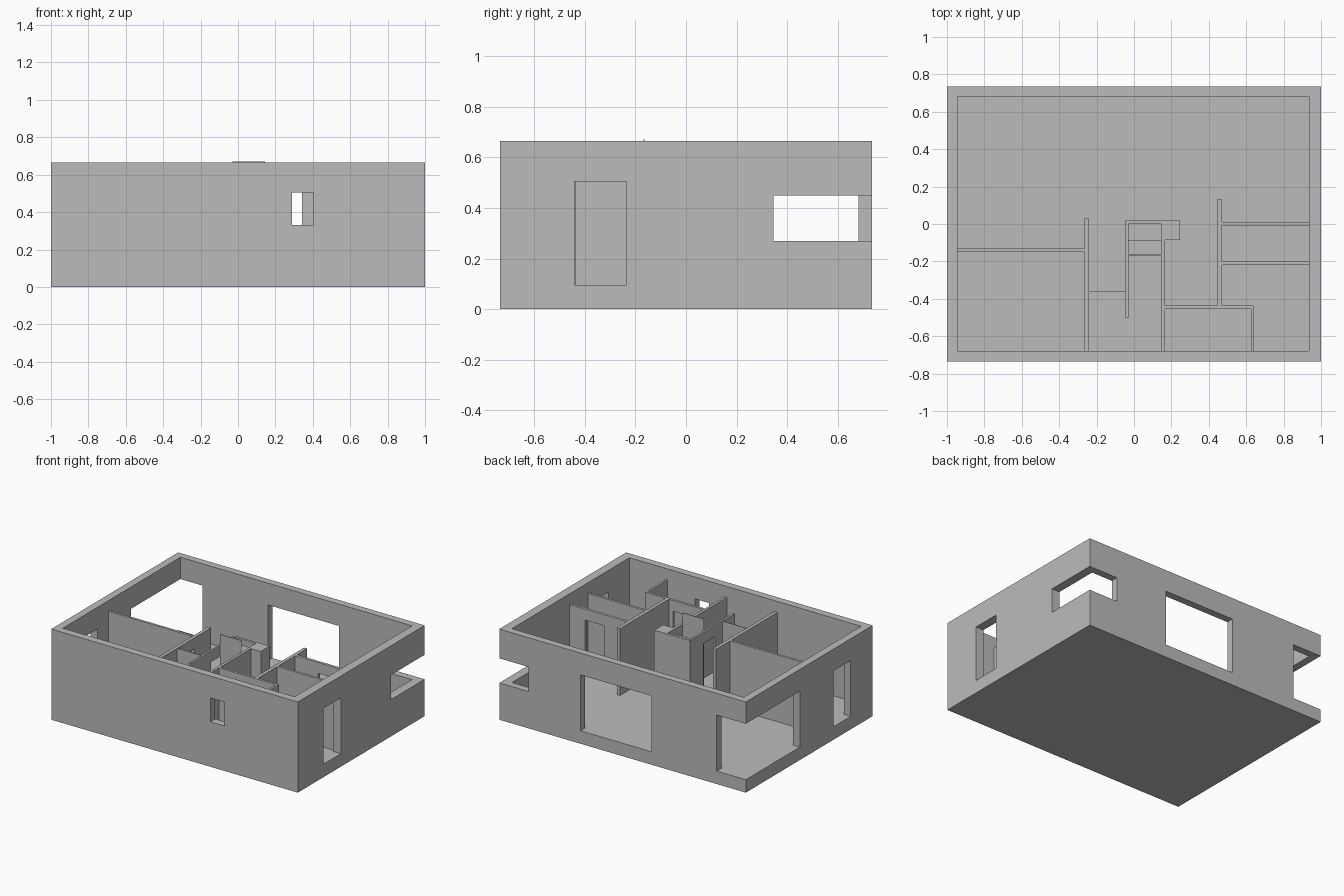
import bpy

if "Cube" in bpy.data.objects:
    bpy.data.objects.remove(bpy.data.objects["Cube"])

FLOOR, WALL_TOP, PART_TOP, HEAD = 0.095, 0.665, 0.585, 0.505

plaster = bpy.data.materials.new("plaster_grey")
plaster.diffuse_color = (0.5, 0.5, 0.5, 1)
plaster.use_nodes = True
plaster.node_tree.nodes["Principled BSDF"].inputs["Base Color"].default_value = plaster.diffuse_color


def box(name, x0, x1, y0, y1, z0=FLOOR, z1=PART_TOP):
    """Box from its min and max coordinates."""
    v = [(x, y, z) for z in (z0, z1) for x, y in ((x0, y0), (x1, y0), (x1, y1), (x0, y1))]
    f = [(3, 2, 1, 0), (4, 5, 6, 7)] + [(i, (i + 1) % 4, (i + 1) % 4 + 4, i + 4) for i in range(4)]
    me = bpy.data.meshes.new(name)
    me.from_pydata(v, [], f)
    me.materials.append(plaster)
    ob = bpy.data.objects.new(name, me)
    bpy.context.collection.objects.link(ob)
    return ob


def cut(ob, *bounds):
    """Subtract a box from an object and drop the cutter."""
    cutter = box("cutter", *bounds)
    cutter.hide_render = True
    m = ob.modifiers.new("opening", 'BOOLEAN')
    m.operation, m.solver, m.object = 'DIFFERENCE', 'EXACT', cutter
    bpy.context.view_layer.objects.active = ob
    bpy.ops.object.modifier_apply(modifier=m.name)
    bpy.data.objects.remove(cutter)


# Outer walls and floor slab in one piece
shell = box("outer_shell", -1, 1, -0.735, 0.735, 0, WALL_TOP)
cut(shell, -0.945, 0.935, -0.68, 0.682, FLOOR, 1)
# Doors and windows through the outer walls
for b in [
    (0.9, 1.1, -0.44, -0.235, FLOOR, HEAD),      # right door
    (-1.1, -0.9, -0.48, -0.28, FLOOR, HEAD),     # left door
    (0.29, 0.405, -0.8, -0.65, 0.33, HEAD),      # front window
    (-0.236, 0.341, 0.65, 0.8, FLOOR, HEAD),     # back opening
    (-1.1, -0.764, 0.11, 0.8, FLOOR, HEAD),      # left corner opening
    (0.764, 1.1, 0.345, 0.8, 0.27, 0.45),        # right corner window
]:
    cut(shell, *b)

# Partition walls: name -> (x0, x1, y0, y1)
partitions = {
    "left_room_wall": (-0.945, -0.265, -0.15, -0.132),
    "hall_left_wall": (-0.265, -0.24, -0.68, 0.03),
    "core_left_wall": (-0.045, -0.03, -0.503, 0.0),
    "core_right_wall": (0.145, 0.165, -0.68, 0.0),
    "core_back_wall": (-0.045, 0.245, 0.0, 0.018),
    "core_column": (0.165, 0.245, -0.085, 0.0),
    "bath_back_wall": (0.165, 0.64, -0.455, -0.437),
    "bath_right_wall": (0.625, 0.64, -0.68, -0.455),
    "right_rooms_wall": (0.445, 0.47, -0.437, 0.13),
    "right_back_wall": (0.47, 0.935, -0.008, 0.012),
    "right_middle_wall": (0.47, 0.935, -0.218, -0.2),
}
walls = {n: box(n, *b) for n, b in partitions.items()}

# Doorways in the partitions
for name, b in [
    ("hall_left_wall", (-0.3, -0.2, -0.3, -0.16)),
    ("core_left_wall", (-0.1, 0.02, -0.27, -0.14)),
    ("bath_back_wall", (0.28, 0.41, -0.5, -0.4)),
    ("right_back_wall", (0.655, 0.81, -0.05, 0.05)),
]:
    cut(walls[name], *b, 0.05, HEAD)

# Cupboard and thin panels in the core
box("core_cupboard", -0.03, 0.145, -0.092, 0.0, FLOOR, 0.54)
box("core_panel", -0.03, 0.145, -0.168, -0.164, FLOOR, 0.67)
box("hall_panel", -0.24, -0.045, -0.362, -0.358)
